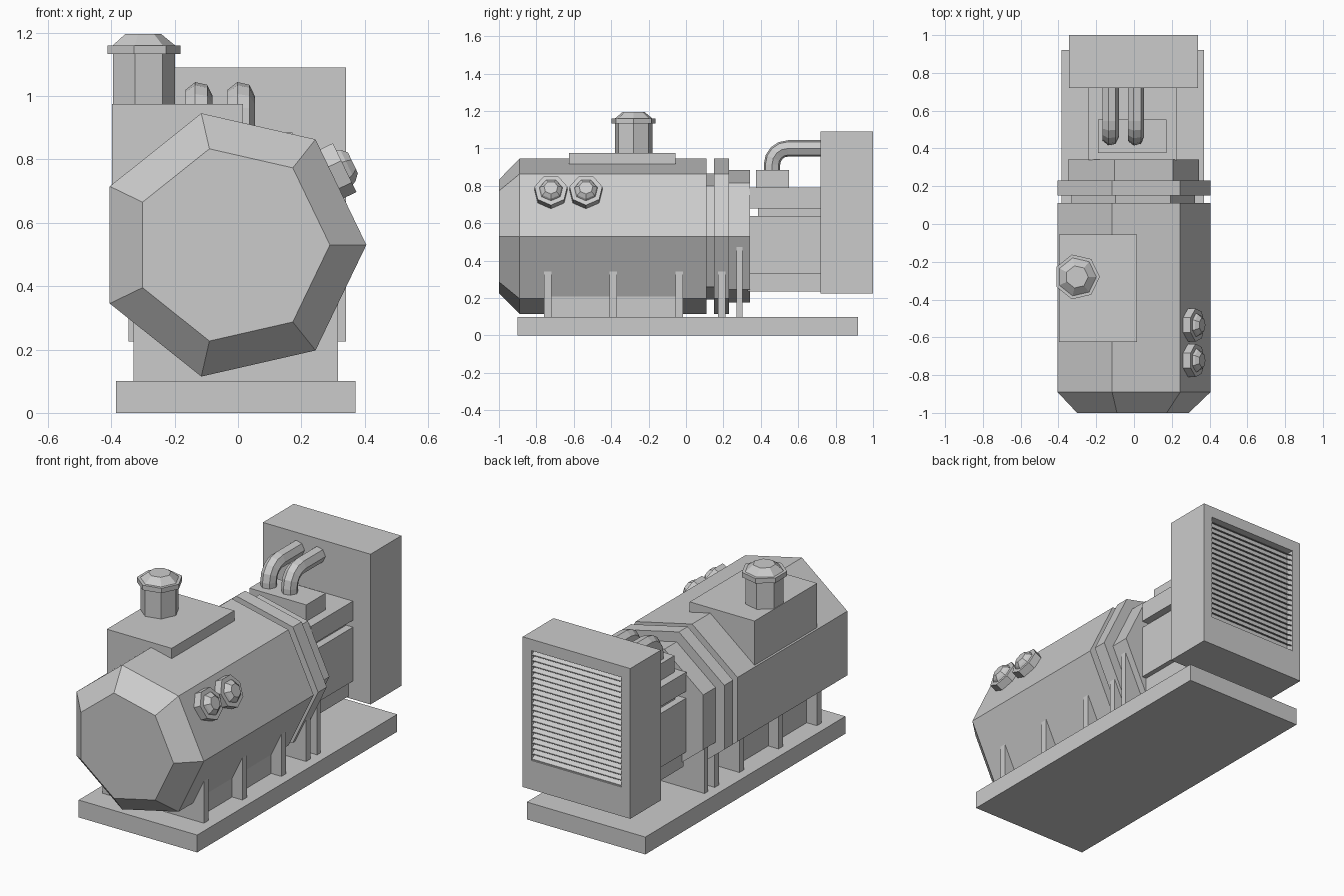
import bpy, bmesh, math
from mathutils import Vector

if "Cube" in bpy.data.objects:
    bpy.data.objects.remove(bpy.data.objects["Cube"])

SIDES = 7


def finish(name, bm):
    bmesh.ops.recalc_face_normals(bm, faces=bm.faces)
    me = bpy.data.meshes.new(name)
    bm.to_mesh(me)
    bm.free()
    ob = bpy.data.objects.new(name, me)
    bpy.context.collection.objects.link(ob)
    return ob


def box(name, x, y, z):
    bm = bmesh.new()
    bmesh.ops.create_cube(bm, size=1)
    for v in bm.verts:
        v.co = Vector([(a + b) / 2 + c * (b - a) for (a, b), c in zip((x, y, z), v.co)])
    return finish(name, bm)


def skin(name, rings):
    """Join successive rings of points into a capped solid."""
    bm = bmesh.new()
    loops = [[bm.verts.new(p) for p in r] for r in rings]
    n = len(loops[0])
    for a, b in zip(loops, loops[1:]):
        for i in range(n):
            j = (i + 1) % n
            bm.faces.new((a[i], a[j], b[j], b[i]))
    bm.faces.new(loops[0])
    bm.faces.new(loops[-1])
    return finish(name, bm)


def ring(center, u, v, r):
    return [center + r * (math.cos(t) * u + math.sin(t) * v)
            for t in (2 * math.pi * i / SIDES for i in range(SIDES))]


def turned(name, origin, axis, u, profile):
    """Seven-sided solid: profile is (radius, distance along axis)."""
    origin, axis, u = Vector(origin), Vector(axis), Vector(u)
    v = axis.cross(u)
    return skin(name, [ring(origin + axis * d, u, v, r) for r, d in profile])


# Base plate, cradle and support plates
box("base_plate", (-.385, .37), (-.9, .92), (0, .1))
box("cradle", (-.265, .25), (-.74, -.035), (.09, .3))
for y in (-.74, -.39, -.035, .19):
    box("support_plate", (-.33, .315), (y - .02, y + .02), (.09, .45))
box("rear_support_plate", (-.33, .315), (.27, .302), (.09, .49))

# Generator housing, collar, flange and bell housing
C, Y, X, Z = (-.021, 0, .53), (0, 1, 0), (1, 0, 0), (0, 0, 1)
turned("generator_housing", C, Y, X, [(.311, -1), (.426, -.89), (.426, .11)])
turned("collar", C, Y, X, [(.345, .1), (.345, .16)])
turned("flange", C, Y, X, [(.426, .15), (.426, .23)])
turned("bell_housing", C, Y, X, [(.364, .22), (.364, .342)])

# Top box with chimney and cap
box("top_box", (-.398, .015), (-.625, -.055), (.6, .975))
P = (-.302, -.28, 0)
turned("chimney", P, Z, X, [(.103, .96), (.103, 1.14)])
turned("chimney_cap", P, Z, X, [(.121, 1.132), (.121, 1.16), (.103, 1.16), (.06, 1.195)])

# Two knobs on the upper right facet
a = math.pi / 7
normal = Vector((math.cos(a), 0, math.sin(a)))
down = Vector((math.sin(a), 0, -math.cos(a)))
for y in (-.722, -.535):
    o = Vector(C) - down * .069 + Vector((0, y, 0))
    turned("knob", o, normal, down,
           [(.09, .37), (.09, .428), (.064, .428), (.058, .44), (.038, .458)])

# Engine block
box("engine_sump", (-.215, .2), (.33, .73), (.235, .34))
box("engine_block", (-.24, .228), (.33, .73), (.33, .64))
box("engine_neck", (-.2, .185), (.385, .73), (.63, .69))
box("engine_head", (-.24, .228), (.34, .73), (.68, .79))
box("manifold", (-.19, .172), (.375, .552), (.78, .885))

# Bent pipes running into the radiator
for x in (-.125, .008):
    bend, r = .085, .045
    c = Vector((x, .46 + bend, 1.0 - bend))
    path = [(Vector((x, .46, .87)), 0)]
    for i in range(5):
        t = math.pi / 2 * i / 4
        path.append((c + bend * Vector((0, -math.cos(t), math.sin(t))), t))
    path.append((Vector((x, .73, 1.0)), math.pi / 2))
    skin("pipe", [ring(p, Vector((1, 0, 0)), Vector((0, -math.cos(t), math.sin(t))), r)
                  for p, t in path])

# Radiator case with recessed window in the back
x0, x1, z0, z1 = -.29, .285, .393, 1.025
case = box("radiator_case", (-.345, .34), (.72, 1), (.225, 1.09))
bm = bmesh.new()
bm.from_mesh(case.data)
back = max(bm.faces, key=lambda f: f.calc_center_median().y)
mid = back.calc_center_median()
bmesh.ops.inset_region(bm, faces=[back], thickness=.05)
for v in back.verts:
    v.co = Vector((x0 if v.co.x < mid.x else x1, 1, z0 if v.co.z < mid.z else z1))
hole = bmesh.ops.extrude_discrete_faces(bm, faces=[back])["faces"][0]
for v in hole.verts:
    v.co.y -= .045
bm.to_mesh(case.data)
bm.free()

# Tilted radiator slats
count = 20
step = (z1 - z0) / count
for i in range(count):
    z = z0 + step * (i + .5)
    section = [(.957, z + .013), (.995, z - .009), (.995, z - .014), (.957, z + .008)]
    skin("radiator_slat", [[Vector((x, y, h)) for y, h in section] for x in (x0, x1)])
